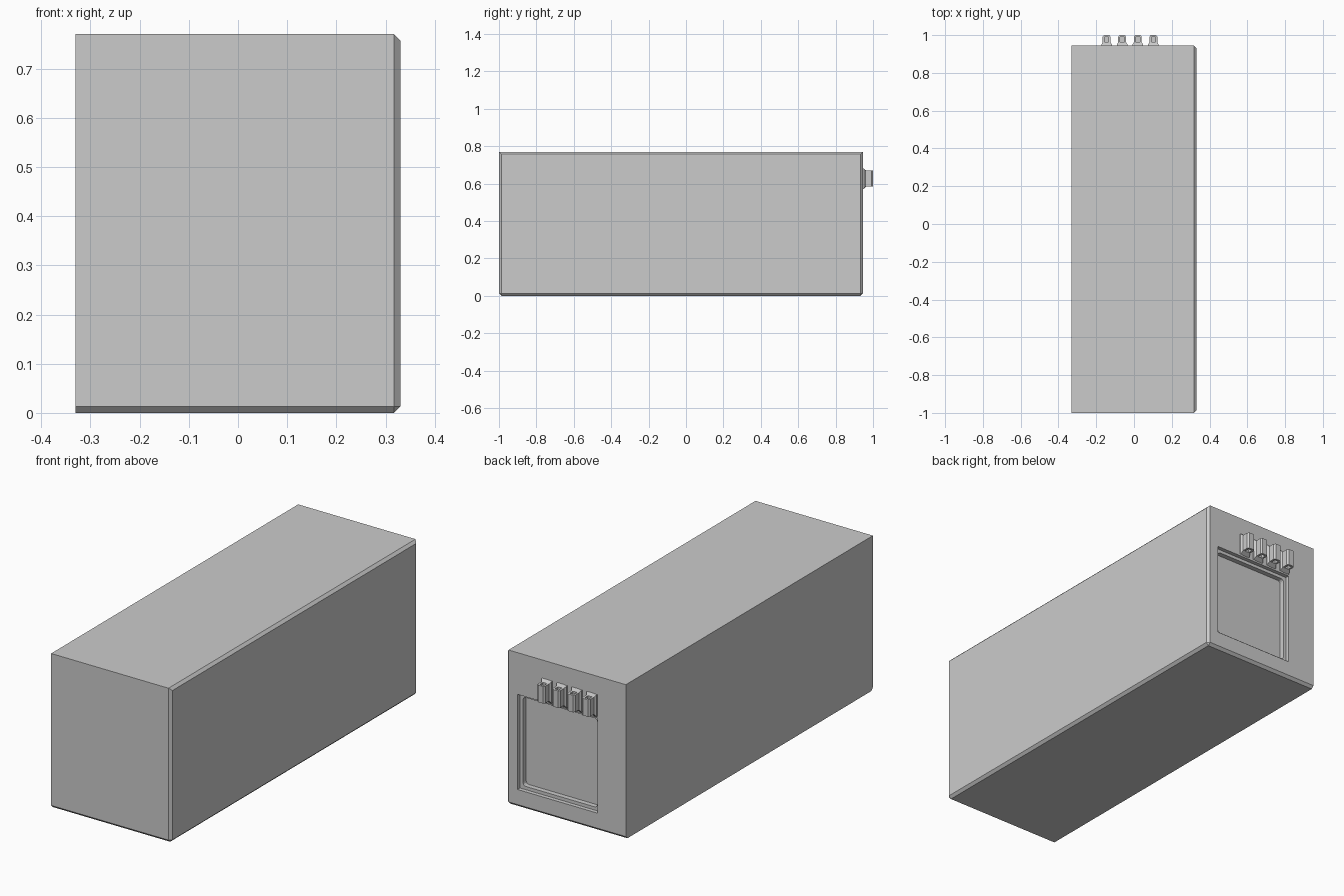
import bpy, bmesh

if "Cube" in bpy.data.objects:
    bpy.data.objects.remove(bpy.data.objects["Cube"])

W, Z, Y0, Y1 = 0.33, 0.77, -1.0, 0.945


def make_object(name, bm):
    bmesh.ops.recalc_face_normals(bm, faces=bm.faces)
    mesh = bpy.data.meshes.new(name)
    bm.to_mesh(mesh)
    bm.free()
    ob = bpy.data.objects.new(name, mesh)
    bpy.context.collection.objects.link(ob)
    return ob


def box(lo, hi):
    bm = bmesh.new()
    bmesh.ops.create_cube(bm, size=1)
    for v in bm.verts:
        v.co = [(a + b) / 2 + c * (b - a) for a, b, c in zip(lo, hi, v.co)]
    return bm


def cut(target, cutter):
    mod = target.modifiers.new("cut", "BOOLEAN")
    mod.operation, mod.solver, mod.object = "DIFFERENCE", "EXACT", cutter
    bpy.context.view_layer.objects.active = target
    bpy.ops.object.modifier_apply(modifier=mod.name)
    bpy.data.objects.remove(cutter)


def prism(name, profile, z0, z1):
    bm = bmesh.new()
    face = bm.faces.new([bm.verts.new((x, y, z0)) for x, y in profile])
    top = bmesh.ops.extrude_face_region(bm, geom=[face])["geom"]
    for v in top:
        if isinstance(v, bmesh.types.BMVert):
            v.co.z = z1
    return make_object(name, bm)


# housing, chamfered round the right face and along the bottom front and back
bm = box((-W, Y0, 0), (W, Y1, Z))
edges = []
for e in bm.edges:
    a, b = (v.co for v in e.verts)
    on_right = a.x > 0 and b.x > 0
    bottom_end = a.z < 0.1 and b.z < 0.1 and abs(a.y - b.y) < 0.1
    if on_right or bottom_end:
        edges.append(e)
bmesh.ops.bevel(bm, geom=edges, offset=0.013, segments=1, affect="EDGES")
housing = make_object("housing", bm)

# stepped window recess in the back: opening, then a ledge and a round-cornered panel
X0, X1, ZB, ZT = -0.175, 0.267, 0.088, 0.562
cut(housing, make_object("opening_cutter", box((X0, Y1 - 0.02, ZB), (X1, Y1 + 0.05, ZT))))
step = 0.016
bm = box((X0 + step, Y1 - 0.045, ZB + step), (X1 - step, Y1 + 0.05, ZT - step))
corners = [e for e in bm.edges if abs(e.verts[0].co.y - e.verts[1].co.y) > 0.05]
bmesh.ops.bevel(bm, geom=corners, offset=0.015, segments=3, profile=0.5, affect="EDGES")
cut(housing, make_object("panel_cutter", bm))

# four clips above the window: flared foot, rounded head, pockets above and below a crossbar
half = [(0.028, -0.004), (0.028, 0.006), (0.021, 0.016), (0.021, 0.046), (0.014, 0.055)]
for i in range(4):
    cx = -0.145 + 0.0825 * i
    pts = [(cx + x, Y1 + y) for x, y in half] + [(cx - x, Y1 + y) for x, y in reversed(half)]
    clip = prism(f"clip_{i + 1}", pts, 0.57, 0.68)
    # slope the foot in to the shorter head
    for v in clip.data.vertices:
        if v.co.y > Y1 + 0.012:
            v.co.z = 0.585 if v.co.z < 0.62 else 0.67
    for lo, hi in ((0.55, 0.618), (0.638, 0.70)):
        cut(clip, make_object("pocket_cutter",
                              box((cx - 0.011, Y1 + 0.018, lo), (cx + 0.011, Y1 + 0.044, hi))))
